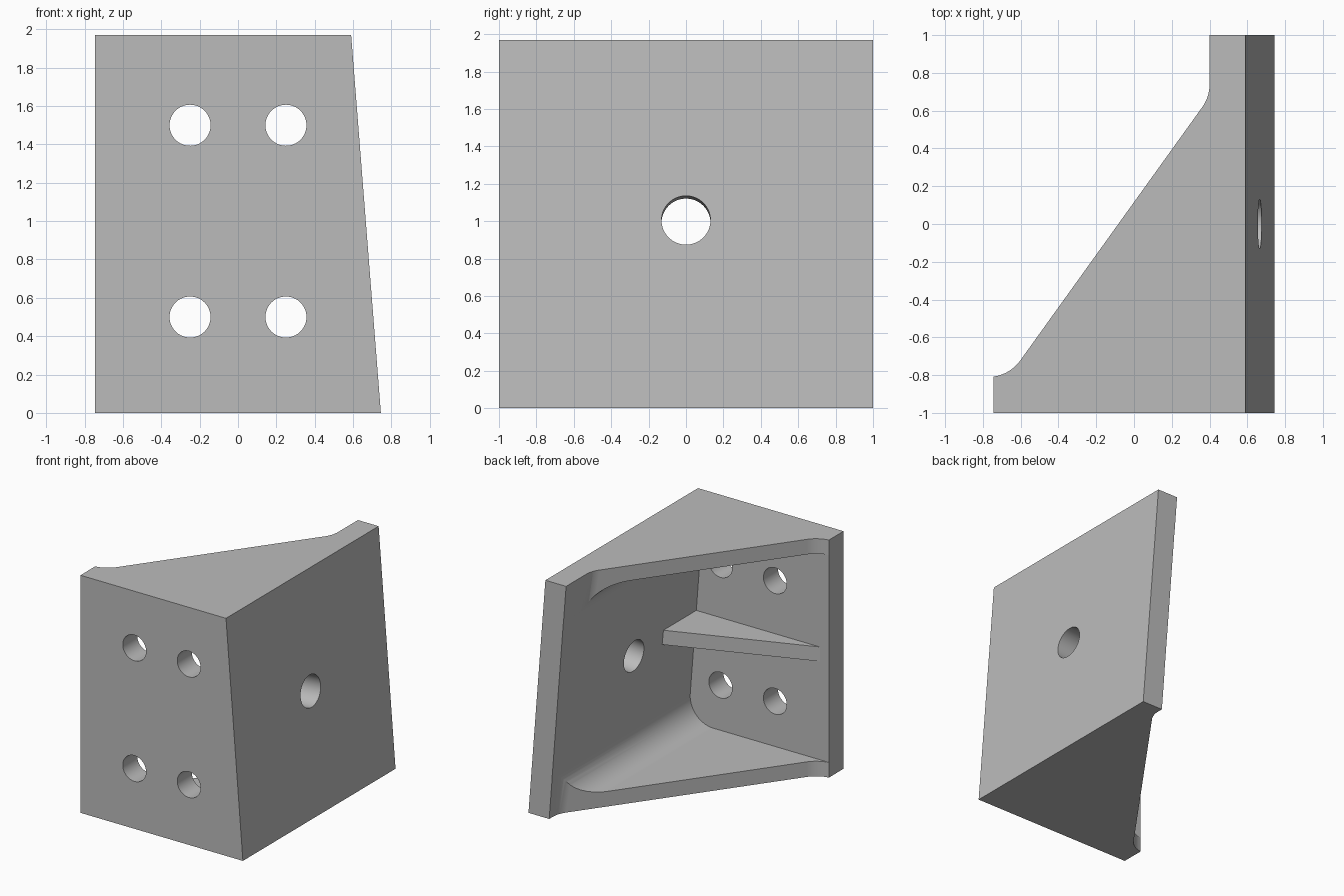
import bpy
import bmesh
import math
from mathutils import Vector

cube = bpy.data.objects.get("Cube")
if cube:
    bpy.data.objects.remove(cube, do_unlink=True)

# Main sizes
HALF_X, HEIGHT = 0.745, 1.97
LEAN = 0.155            # how far the side plate leans in at the top
WALL, FLANGE = 0.19, 0.125
RADIUS = 0.21
BACK = WALL - 1         # rear face of the front plate

steel = bpy.data.materials.new("grey_steel")
steel.use_nodes = True
grey = (0.5, 0.5, 0.5, 1)
steel.diffuse_color = grey
steel.node_tree.nodes["Principled BSDF"].inputs["Base Color"].default_value = grey


def outer_x(z):
    return HALF_X - LEAN * z / HEIGHT


def inner_x(z):
    return outer_x(z) - WALL


def fillet(before, corner, after, radius, steps=12):
    """Arc of 2D points that rounds a corner."""
    p = Vector(corner)
    u = (Vector(before) - p).normalized()
    v = (Vector(after) - p).normalized()
    half = u.angle(v) / 2
    centre = p + (u + v).normalized() * radius / math.sin(half)
    reach = radius / math.tan(half)
    start, end = p + u * reach - centre, p + v * reach - centre
    return [centre + start.lerp(end, i / steps).normalized() * radius
            for i in range(steps + 1)]


def loft(name, ring_a, ring_b):
    """Closed solid between two matching rings of 3D points."""
    bm = bmesh.new()
    a = [bm.verts.new(p) for p in ring_a]
    b = [bm.verts.new(p) for p in ring_b]
    bm.faces.new(a)
    bm.faces.new(b)
    for i in range(len(a)):
        j = (i + 1) % len(a)
        bm.faces.new((a[i], a[j], b[j], b[i]))
    bmesh.ops.recalc_face_normals(bm, faces=bm.faces)
    mesh = bpy.data.meshes.new(name)
    bm.to_mesh(mesh)
    bm.free()
    mesh.materials.append(steel)
    obj = bpy.data.objects.new(name, mesh)
    bpy.context.collection.objects.link(obj)
    return obj


def drill(name, centre, axis, radius, depth=0.3, sides=64):
    """Cylinder cutter centred on a point, along an axis."""
    axis = Vector(axis).normalized()
    u = axis.orthogonal().normalized()
    v = axis.cross(u)
    angles = [2 * math.pi * i / sides for i in range(sides)]
    ring = [Vector(centre) + radius * (u * math.cos(t) + v * math.sin(t)) for t in angles]
    return loft(name, [p - axis * depth for p in ring], [p + axis * depth for p in ring])


def activate(obj):
    bpy.ops.object.select_all(action="DESELECT")
    obj.select_set(True)
    bpy.context.view_layer.objects.active = obj


def cut(obj, cutter):
    cutter.hide_render = True
    mod = obj.modifiers.new(cutter.name, "BOOLEAN")
    mod.operation = "DIFFERENCE"
    mod.solver = "EXACT"
    mod.object = cutter
    activate(obj)
    bpy.ops.object.modifier_apply(modifier=mod.name)
    bpy.data.objects.remove(cutter, do_unlink=True)


def outline(z):
    """Plan of the bracket at a height, with a sloped and filleted rear edge."""
    x, out = inner_x(z), outer_x(z)
    low = (-0.665, BACK)
    high = (x, BACK + (x + 0.665) * 1.392)
    rear = fillet((x, 1), high, low, RADIUS) + fillet(high, low, (-2, BACK), RADIUS)
    plan = [(-HALF_X, -1), (out, -1), (out, 1), (x, 1)] + rear
    return [(max(px, -HALF_X), py, z) for px, py in plan]


# Solid bracket, leaning on one side
bracket = loft("bracket_body", outline(0), outline(HEIGHT))

# Pocket between the flanges, rounded where they meet the side plate
floor, roof = FLANGE, HEIGHT - FLANGE
low_corner = (inner_x(floor) + 0.001, floor)
high_corner = (inner_x(roof) + 0.001, roof)
section = [(-1, roof), (-1, floor)]
section += fillet((-1, floor), low_corner, high_corner, RADIUS)
section += fillet(low_corner, high_corner, (-1, roof), RADIUS)
cut(bracket, loft("pocket_cutter", [(x, BACK, z) for x, z in section],
                  [(x, 1.2, z) for x, z in section]))

# Four bolt holes in the front plate
for x in (-0.25, 0.25):
    for z in (0.5, 1.5):
        cut(bracket, drill("bolt_hole_cutter", (x, -0.9, z), (0, 1, 0), 0.107))

# Large hole square to the leaning side plate
cut(bracket, drill("side_hole_cutter", (outer_x(1), 0, 1.005), (HEIGHT, 0, LEAN), 0.131))

# Triangular stiffening rib
rib_plan = [(-0.687, BACK - 0.01), (0.55, BACK - 0.01), (0.55, -0.35)]
rib = loft("middle_rib", [(x, y, 0.94) for x, y in rib_plan],
           [(x, y, 1.06) for x, y in rib_plan])

# Smooth rounds, crisp edges
activate(bracket)
bpy.ops.object.shade_smooth_by_angle(angle=math.radians(30))
weighted = bracket.modifiers.new("weighted_normals", "WEIGHTED_NORMAL")
weighted.keep_sharp = True
